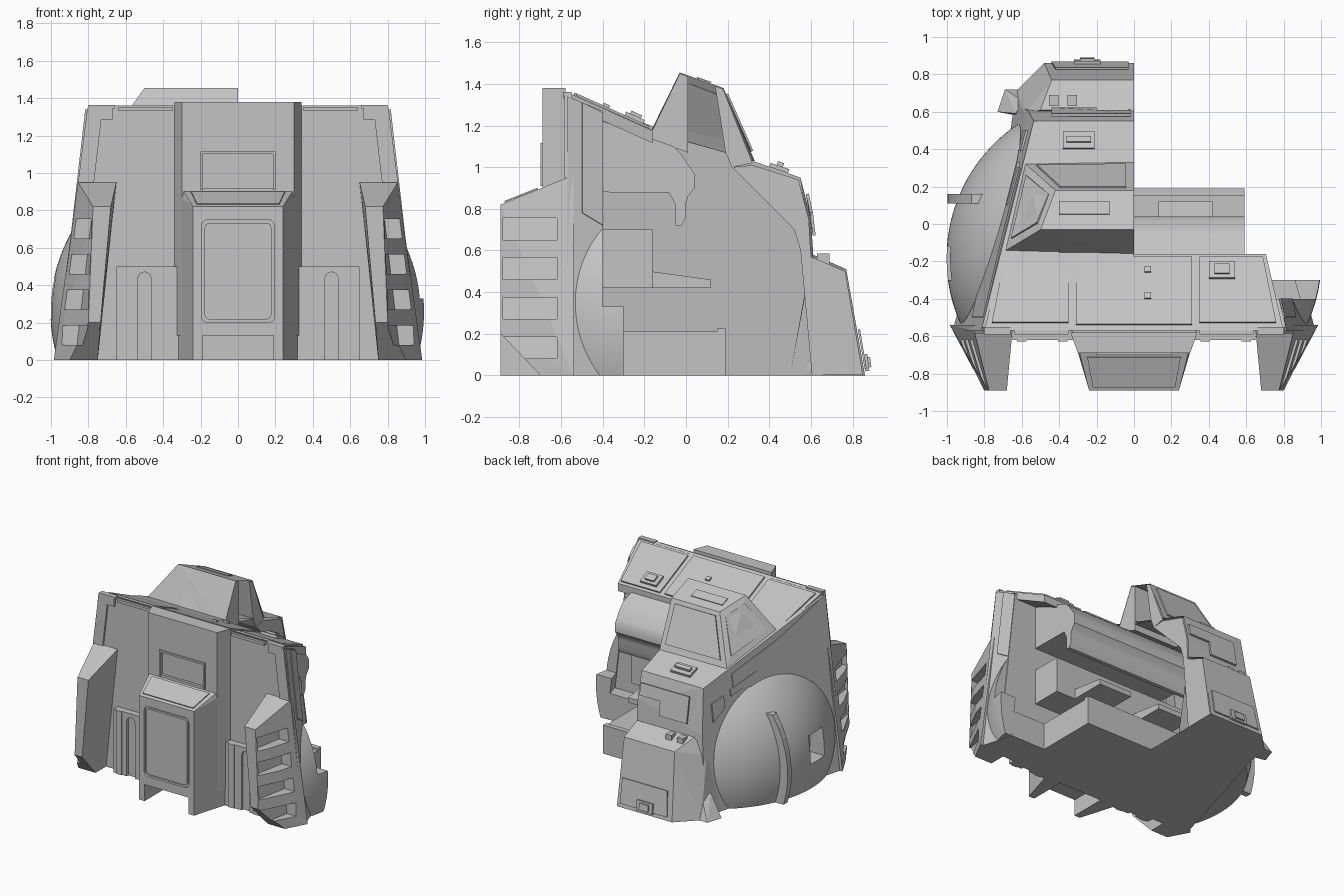
import bpy, bmesh, math
from mathutils import Vector, Matrix

old = bpy.data.objects.get("Cube")
if old:
    bpy.data.objects.remove(old, do_unlink=True)

grey = bpy.data.materials.new("light grey")
grey.use_nodes = True
grey.diffuse_color = (0.55, 0.55, 0.55, 1)
grey.node_tree.nodes["Principled BSDF"].inputs["Base Color"].default_value = (0.55, 0.55, 0.55, 1)


def finish(name, bm):
    bmesh.ops.recalc_face_normals(bm, faces=bm.faces)
    me = bpy.data.meshes.new(name)
    bm.to_mesh(me)
    bm.free()
    me.materials.append(grey)
    ob = bpy.data.objects.new(name, me)
    bpy.context.collection.objects.link(ob)
    return ob


def hull(name, pts, mx=1, open_mid=False):
    """Convex solid around points; open_mid leaves the centre plane open."""
    bm = bmesh.new()
    for x, y, z in pts:
        bm.verts.new((x * mx, y, z))
    bmesh.ops.convex_hull(bm, input=bm.verts)
    junk = [v for v in bm.verts if not v.link_faces]
    bmesh.ops.delete(bm, geom=junk, context="VERTS")
    bmesh.ops.dissolve_limit(bm, angle_limit=0.02, verts=bm.verts, edges=bm.edges)
    if open_mid:
        bad = [f for f in bm.faces if all(abs(v.co.x) < 1e-4 for v in f.verts)]
        bmesh.ops.delete(bm, geom=bad, context="FACES")
    return finish(name, bm)


def prism(name, pts, vec):
    """Extrude a flat outline along a vector."""
    bm = bmesh.new()
    f = bm.faces.new([bm.verts.new(p) for p in pts])
    ext = bmesh.ops.extrude_face_region(bm, geom=[f], use_keep_orig=True)
    bmesh.ops.translate(bm, vec=vec, verts=[g for g in ext["geom"] if isinstance(g, bmesh.types.BMVert)])
    return finish(name, bm)


def box(name, x0, x1, y0, y1, z0, z1):
    return prism(name, [(x0, y0, z0), (x1, y0, z0), (x1, y1, z0), (x0, y1, z0)], (0, 0, z1 - z0))


def panel(name, pts, t=0.01, k=1.0, mx=1):
    """Thin plate standing out from a surface, shrunk by k toward its middle."""
    ps = [Vector((p[0] * mx, p[1], p[2])) for p in pts]
    mid = sum(ps, Vector()) / len(ps)
    ps = [mid + (p - mid) * k for p in ps]
    n = (ps[1] - ps[0]).cross(ps[2] - ps[0]).normalized()
    if n.dot(mid - Vector((0, 0, .5))) < 0:
        n = -n
    return prism(name, [p + n * .001 for p in ps], n * t)


def cut(ob, cutter):
    m = ob.modifiers.new("cut", "BOOLEAN")
    m.object, m.solver = cutter, "EXACT"
    bpy.context.view_layer.objects.active = ob
    bpy.ops.object.modifier_apply(modifier=m.name)
    bpy.data.objects.remove(cutter, do_unlink=True)


def smooth(ob):
    bpy.ops.object.select_all(action="DESELECT")
    ob.select_set(True)
    bpy.context.view_layer.objects.active = ob
    bpy.ops.object.shade_smooth_by_angle(angle=math.radians(35))


def wall(y, z, off=0.0):
    """Point on the leaning side wall."""
    return (0.965 - 0.115 * z - 0.29 * (y + 0.55) + off, y, z)


def roof(x, y, off=0.0):
    return (x, y, 1.36 - 0.45 * (y + 0.57) + off)


# Right half of the hull, open along the centre
hull("main_hull", [(0, -.57, 0), (0, -.57, 1.34), wall(-.57, 0), wall(-.57, 1.34), wall(-.17, 1.19),
                   wall(.55, .95), wall(.6, .6), wall(.64, 0), (0, .61, 0), (0, .61, .6),
                   (0, .6, .75), (0, .55, .95), (0, -.17, 1.19)], -1, True)
hull("lower_nose", [(0, .86, 0), (.48, .86, 0), (.63, .71, 0), (0, .77, .51), (.44, .77, .51),
                    (0, .61, .58), (.5, .61, .58), wall(.58, .45), (0, .5, 0), wall(.5, 0)], -1, True)
hull("cabin", [(0, -.17, 1.17), (.7, -.15, 1.17), (.58, .32, 1.03), (0, .33, 1.03), (0, -.03, 1.455),
               (.5, -.03, 1.455), (.42, .18, 1.38), (0, .18, 1.38)], -1, True)
panel("windshield", [(.02, .32, 1.06), (.55, .315, 1.06), (.41, .185, 1.365), (.02, .185, 1.365)], .01, .9, -1)
panel("side_window", [(.67, -.11, 1.19), (.575, .29, 1.07), (.43, .17, 1.36), (.505, -.01, 1.43)], .01, .84, -1)
panel("cabin_top_plate", [(.4, .05, 1.427), (.13, .05, 1.427), (.13, .12, 1.403), (.4, .12, 1.403)], .006, 1, -1)

# Thick shell seen where the hull is cut open
for name, outline in (
        ("nose_section", ((.22, 1.0), (.52, .7), (.55, .6), (.605, 0), (.85, .002), (.765, .5), (.6, .57),
                          (.59, .75), (.54, .94), (.32, 1.01))),
        ("roof_section", ((-.55, 1.33), (-.4, 1.22), (.01, 1.07), (.01, 1.435), (-.03, 1.45), (-.16, 1.18))),
        ("windshield_section", ((.19, 1.07), (.22, 1.0), (.32, 1.02), (.178, 1.375), (.14, 1.39)))):
    prism(name, [(0, y, z) for y, z in outline], (-.4, 0, 0))

# Small fittings on the nose
panel("deck_plate", [(.38, .4, 1.0), (.21, .4, 1.0), (.21, .49, .97), (.38, .49, .97)], .02, 1, -1)
panel("deck_grip", [(.36, .43, .995), (.23, .43, .995), (.23, .46, .985), (.36, .46, .985)], .035, 1, -1)
panel("front_plate", [(.44, .575, .87), (.02, .575, .87), (.02, .595, .78), (.2, .595, .78), (.2, .608, .67),
                      (.44, .608, .67)], .014, 1, -1)
for x in (.33, .43):
    box("step_block", -x - .025, -x + .025, .63, .69, .53, .585)
panel("nose_panel", [(.03, .857, .03), (.44, .857, .03), (.42, .825, .22), (.03, .825, .22)], .01, 1, -1)
panel("nose_hatch", [(.18, .86, .02), (.32, .86, .02), (.32, .85, .1), (.18, .85, .1)], .02, 1, -1)
panel("nose_hatch_lid", [(.21, .86, .035), (.29, .86, .035), (.29, .853, .085), (.21, .853, .085)], .03, 1, -1)
hull("side_foot", [(.69, .72, 0), (.62, .72, 0), (.73, .6, 0), (.63, .58, 0), (.63, .59, .17), (.6, .66, .15)], -1)
panel("side_frame", [wall(-.5, .78), wall(-.5, 1.31), wall(-.12, 1.13), wall(.3, .99), wall(.3, .86),
                     wall(0, .84), wall(-.4, .72)], .007, 1, -1)
panel("side_rail", [wall(.1, .9), wall(.1, .95), wall(.33, .88), wall(.33, .83)], .014, 1, -1)
panel("side_corner_panel", [wall(.39, .76), wall(.39, .85), wall(.5, .82), wall(.5, .68)], .012, 1, -1)

# Left half: cut-away rear block with the frame's remaining part
hull("rear_block", [(0, y, z) for y in (-.57, -.4) for z in (0, 1.27)] +
     [wall(-.57, 0), wall(-.4, 0), wall(-.57, 1.34), wall(-.4, 1.27), (0, -.57, 1.34)])
panel("side_frame_remnant", [wall(-.5, .78), wall(-.5, 1.31), wall(-.4, 1.26), wall(-.4, .72)], .007)

# Roof slab and its raised panels
for mx in (-1, 1):
    prism("roof_slab", [(p[0] * mx, p[1], p[2]) for p in
                        (roof(0, -.57), roof(.8, -.57), roof(.705, -.16), roof(0, -.16))], (0, 0, -.06))
    panel("roof_side_panel", [roof(.35, -.53), roof(.76, -.53), roof(.69, -.18), roof(.35, -.18)], .012, 1, mx)
    hull("roof_corner_lip", [(x, y, z) for x in (.66, .8) for y in (-.59, -.55) for z in (1.345, 1.362)], mx)
    box("roof_corner_tab", .67 * mx, .74 * mx, -.585, -.55, 1.285, 1.35)
    hull("rear_edge_strip", [(x, y, z) for y in (-.585, -.55) for x, z in
                             ((.73, 1.29), (.735, 1.35), (.805, 1.35), (.77, .95), (.855, .95))], mx)
    box("roof_rear_edge", .35 * mx, .64 * mx, -.59, -.55, 1.33, 1.352)
panel("roof_middle_panel", [roof(-.31, -.54), roof(.31, -.54), roof(.31, -.18), roof(-.31, -.18)], .012)
for y in (-.25, -.39):
    panel("roof_stud", [roof(.055, y - .015), roof(.09, y - .015), roof(.09, y + .015), roof(.055, y + .015)], .025)
panel("roof_hatch", [roof(.4, -.3), roof(.54, -.3), roof(.54, -.21), roof(.4, -.21)], .03)
panel("roof_hatch_lid", [roof(.43, -.28), roof(.51, -.28), roof(.51, -.23), roof(.43, -.23)], .045)

# Central column at the front, with window recess and lower box
column = hull("column", [(s * x, y, z) for s in (-1, 1) for z in (.13, 1.38)
                         for x, y in ((.34, -.58), (.335, -.59), (.3, -.69))])
cut(column, box("cutter", -.19, .19, -.75, -.67, .92, 1.1))
for x0, x1, z0, z1 in ((-.2, .2, 1.1, 1.115), (-.2, -.187, .91, 1.1), (.187, .2, .91, 1.1)):
    box("column_window_frame", x0, x1, -.7, -.68, z0, z1)
lower = hull("lower_box", [(s * x, y, z) for s in (-1, 1) for x, y, z in
                           ((.34, -.55, 0), (.34, -.55, .9), (.3, -.69, 0), (.29, -.69, .9), (.24, -.89, 0), (.24, -.89, .82))])
cut(lower, box("cutter", -.19, .19, -1, -.6, -.1, .13))
panel("sloped_plate", [(-.22, -.87, .829), (.22, -.87, .829), (.25, -.71, .893), (-.25, -.71, .893)], .008)


def rounded(cx, cz, hw, hh, r, y):
    return [(cx + sx * (hw - r) + r * math.cos(a), y, cz + sz * (hh - r) + r * math.sin(a))
            for q, (sx, sz) in enumerate(((1, 1), (-1, 1), (-1, -1), (1, -1)))
            for a in [math.pi / 2 * (q + i / 4) for i in range(5)]]


# Door in the lower box, set in a narrow groove
cut(lower, prism("cutter", rounded(0, .475, .195, .275, .035, -.95), (0, .08, 0)))
prism("column_door", rounded(0, .475, .178, .258, .025, -.86), (0, -.028, 0))

for mx in (-1, 1):
    # Fluted panels beside the column
    fluted = box("fluted_panel", .3 * mx, .65 * mx, -.62, -.55, 0, .5)
    cut(fluted, prism("cutter", rounded(.5 * mx, .2, .035, .27, .034, -.65), (0, .05, 0)))
    for x in (.38, .6):
        box("flute_rib", (x - .025) * mx, (x + .025) * mx, -.628, -.6, 0, .5)

    # Louvred fins at the corners
    fin = hull("louvred_fin", [(.68, -.89, .82), (.775, -.89, .82), (.735, -.89, .2), (.8, -.89, .2),
                               (.75, -.7, 0), (.9, -.7, 0), (.75, -.54, 0), (.985, -.54, 0),
                               (.65, -.57, .95), (.855, -.57, .95), (.65, -.54, .95), (.855, -.54, .95)], mx)
    for i in range(4):
        z = .08 + .19 * i
        cut(fin, hull("cutter", [(x - .115 * h, y, h) for h in (z, z + .105) for x, y in
                                 ((.82, -.88), (.87, -.62), (1.3, -.62), (1.3, -.88))], mx))

    # Side domes as shallow sphere caps, the left one cut away
    rise, radius = .205, .867
    bm = bmesh.new()
    bmesh.ops.create_uvsphere(bm, u_segments=64, v_segments=80, radius=radius)
    bmesh.ops.bisect_plane(bm, geom=bm.verts[:] + bm.edges[:] + bm.faces[:], plane_co=(0, 0, radius - rise + .004),
                           plane_no=(0, 0, 1), clear_inner=True)
    bmesh.ops.holes_fill(bm, edges=bm.edges, sides=0)
    n = Vector((1, .29, .115)).normalized()
    M = Matrix.Translation(Vector(wall(0, .33)) - n * (radius - rise)) @ n.to_track_quat("Z", "Y").to_matrix().to_4x4()
    bmesh.ops.transform(bm, matrix=Matrix.Diagonal((mx, 1, 1, 1)) @ M, verts=bm.verts)
    dome = finish("side_dome", bm)
    cut(dome, box("cutter", -2, 2, -2, 2, -1, 0))
    if mx > 0:
        cut(dome, box("cutter", -2, 2, -.4, 2, .33, 2))
        cut(dome, box("cutter", -2, 2, -.3, 2, -1, .34))
    else:
        cut(dome, box("cutter", -1.2, -.87, -.3, -.12, .22, .44))
    smooth(dome)

# Curved bar over the right dome
for i in range(8):
    arc = [(.13 + math.sqrt(.66 - (z - .24) ** 2), z) for z in (.085 * i, .085 * (i + 1))]
    hull("dome_bar", [(x + d, y, z) for x, z in arc for d in (-.05, .055) for y in (.11, .16)], -1)

# Exposed machinery inside
barrel = prism("barrel", [(-.59, y, z) for y, z in
                          ((-.4, 1.22), (-.06, 1.1), (-.02, 1.06), (.02, 1.0), (.04, .97), (.04, .9), (.01, .86),
                           (0, .83), (0, .76), (-.02, .72), (-.05, .72), (-.05, .82), (-.08, .875), (-.4, .88))],
               (1.18, 0, 0))
smooth(barrel)
box("middle_block", -.59, .59, -.4, -.16, .42, .7)
for s in (-1, 1):
    prism("tongue", [(.13 * s, -.17, .42), (.13 * s, .12, .42), (.13 * s, .12, .46), (.13 * s, -.17, .5)], (.29 * s, 0, 0))
box("floor_block", -.59, .59, -.4, .16, 0, .21)
box("floor_lip", -.59, .59, .15, .19, 0, .225)
prism("floor_corner", [(.55, -.41, 0), wall(-.41, 0), wall(-.3, 0), (.55, -.3, 0)], (0, 0, .21))
